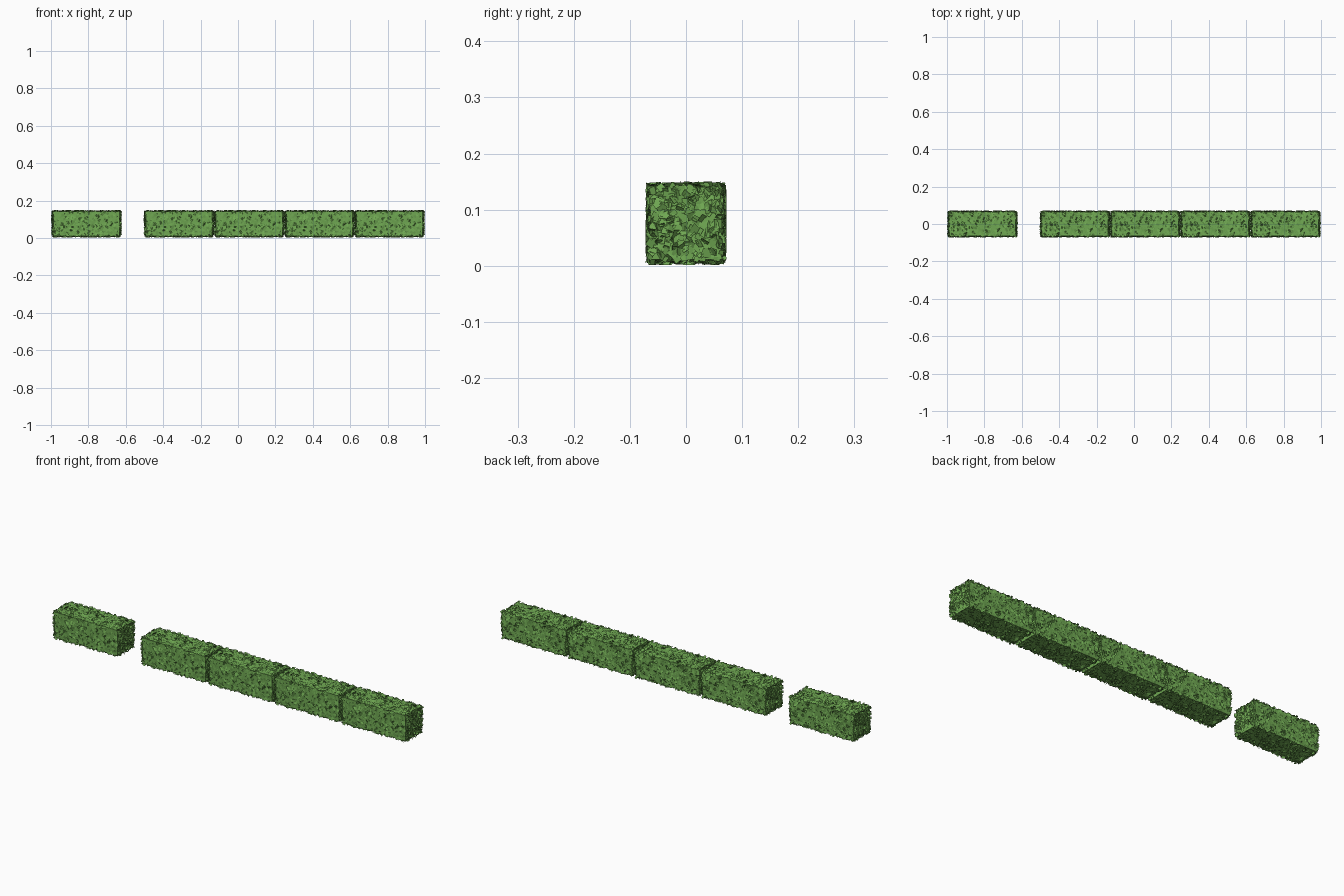
import bpy, bmesh, math, random
from mathutils import Vector, Matrix

if "Cube" in bpy.data.objects:
    bpy.data.objects.remove(bpy.data.objects["Cube"])

random.seed(7)
HALF = Vector((0.177, 0.0635, 0.0645))   # half size of the clipped foliage block
MID_Z = 0.0755

green = bpy.data.materials.new("leaf_green")
green.diffuse_color = (0.16, 0.39, 0.085, 1)
green.use_nodes = True
green.node_tree.nodes["Principled BSDF"].inputs["Base Color"].default_value = green.diffuse_color


def add_leaf(bm, centre, normal):
    # one small irregular four-sided leaf, tilted away from the face
    turn = Matrix.Rotation(random.uniform(0, math.tau), 3, 'Z')
    limit = 25 if random.random() < 0.7 else 60
    tilt = Matrix.Rotation(math.radians(random.uniform(-limit, limit)), 3, 'X')
    face = normal.to_track_quat('Z', 'Y').to_matrix()
    length = random.uniform(0.006, 0.0095)
    width = length * random.uniform(0.65, 1.0)
    corners = []
    for sx, sy in ((-1, -1), (1, -1), (1, 1), (-1, 1)):
        p = Vector((sx * width * random.uniform(0.75, 1.05),
                    sy * length * random.uniform(0.75, 1.05), 0))
        corners.append(bm.verts.new(centre + face @ turn @ tilt @ p))
    bm.faces.new(corners)


def foliage_mesh():
    bm = bmesh.new()
    # solid core
    bmesh.ops.create_cube(bm, size=2, matrix=Matrix.Diagonal((*HALF, 1)))
    # leaves scattered over all six sides
    for axis in range(3):
        u, v = (axis + 1) % 3, (axis + 2) % 3
        count = int(4 * HALF[u] * HALF[v] * 11500)
        for sign in (-1, 1):
            normal = Vector((0, 0, 0))
            normal[axis] = sign
            for _ in range(count):
                c = Vector((0, 0, 0))
                c[axis] = sign * (HALF[axis] + random.uniform(0.0, 0.005))
                c[u] = random.uniform(-1, 1) * HALF[u]
                c[v] = random.uniform(-1, 1) * HALF[v]
                add_leaf(bm, c, normal)
    # ragged leaves sticking out at both ends
    for sign in (-1, 1):
        for _ in range(130):
            c = Vector((sign * (HALF.x + 0.004),
                        random.uniform(-1, 1) * HALF.y,
                        random.uniform(-1, 1) * HALF.z))
            add_leaf(bm, c, Vector((sign, random.uniform(-1, 1),
                                    random.uniform(-1, 1))).normalized())
    # trim stray tips to the outer size
    for p in bm.verts:
        for i, m in enumerate((0.19, 0.0725, 0.0745)):
            p.co[i] = max(-m, min(m, p.co[i]))
    me = bpy.data.meshes.new("hedge_block")
    bm.to_mesh(me)
    bm.free()
    me.materials.append(green)
    return me


# one lone block, a gap, then a row of four
block = foliage_mesh()
for n, x in enumerate((-0.81, -0.315, 0.06, 0.435, 0.81)):
    ob = bpy.data.objects.new(f"hedge_block_{n + 1}", block)
    ob.location = (x, 0, MID_Z)
    bpy.context.collection.objects.link(ob)
